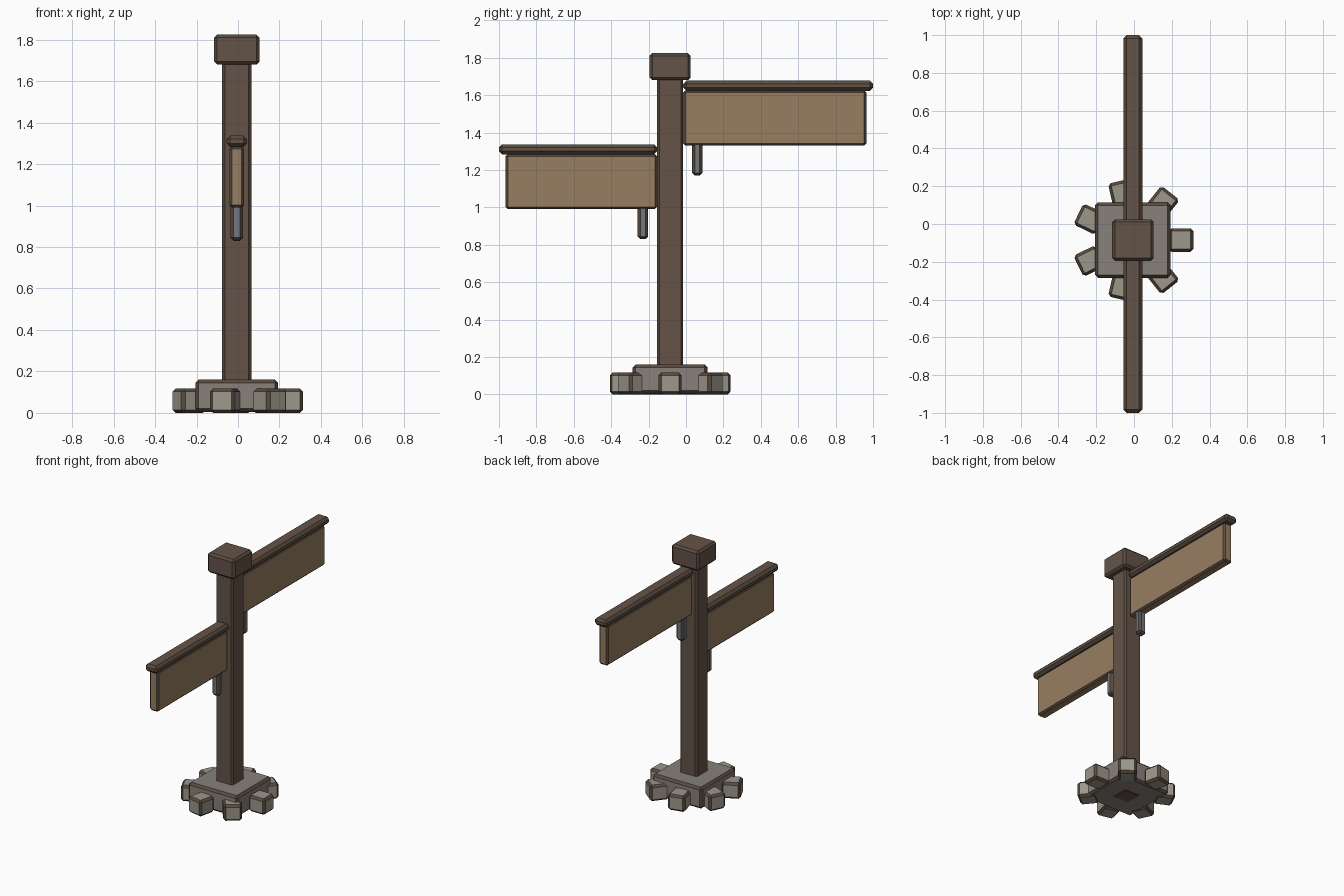
import bpy, bmesh, math
from mathutils import Matrix, Vector

if "Cube" in bpy.data.objects:
    bpy.data.objects.remove(bpy.data.objects["Cube"])

CX, CY = -0.006, -0.085      # post axis


def material(name, rgb):
    m = bpy.data.materials.new(name)
    m.diffuse_color = (*rgb, 1)
    m.use_nodes = True
    m.node_tree.nodes["Principled BSDF"].inputs["Base Color"].default_value = m.diffuse_color
    return m


TRIM = material("dark_edge", (0.10, 0.068, 0.048))
POST = material("post_wood", (0.13, 0.088, 0.064))
BOARD = material("board_wood", (0.31, 0.21, 0.12))
SLAB = material("slab_stone", (0.25, 0.22, 0.195))
STONE = material("loose_stone", (0.33, 0.31, 0.26))
METAL = material("metal", (0.17, 0.19, 0.22))


def block(name, lo, hi, mat, bevel, angle=0.0):
    """Chamfered box between two corners (relative to the post axis), turned about that axis."""
    lo, hi = Vector(lo), Vector(hi)
    bm = bmesh.new()
    bmesh.ops.create_cube(bm, size=1)
    bmesh.ops.transform(bm, verts=bm.verts,
                        matrix=Matrix.Translation((lo + hi) / 2) @ Matrix.Diagonal((*(hi - lo), 1)))
    bmesh.ops.bevel(bm, geom=bm.edges[:], offset=bevel, segments=1,
                    affect='EDGES', profile=0.5, material=1)
    bmesh.ops.transform(bm, verts=bm.verts,
                        matrix=Matrix.Translation((CX, CY, 0)) @ Matrix.Rotation(angle, 4, 'Z'))
    me = bpy.data.meshes.new(name)
    bm.to_mesh(me)
    bm.free()
    me.materials.append(mat)
    me.materials.append(TRIM)
    ob = bpy.data.objects.new(name, me)
    bpy.context.collection.objects.link(ob)
    return ob


# Post, cap and base slab
block("post", (-0.07, -0.07, 0), (0.07, 0.07, 1.7), POST, 0.013)
block("post_cap", (-0.11, -0.11, 1.68), (0.11, 0.11, 1.825), POST, 0.015)
block("base_slab", (-0.2, -0.2, 0.004), (0.2, 0.2, 0.16), SLAB, 0.016)

# Ring of seven stones
for i in range(7):
    block(f"base_stone_{i + 1}", (0.19, -0.062, 0), (0.32, 0.062, 0.117), STONE, 0.015,
          i * math.tau / 7)


# Sign arms: board, top rail and support peg
def sign(side, length, z, angle):
    block(f"{side}_board", (-0.035, 0.07, z), (0.035, length - 0.035, z + 0.295), BOARD, 0.012, angle)
    block(f"{side}_rail", (-0.05, 0.07, z + 0.293), (0.05, length, z + 0.347), POST, 0.017, angle)
    block(f"{side}_peg", (-0.03, 0.117, z - 0.16), (0.03, 0.173, z + 0.02), METAL, 0.015, angle)


sign("upper_sign", 1.085, 1.33, 0)
sign("lower_sign", 0.915, 0.99, math.pi)
